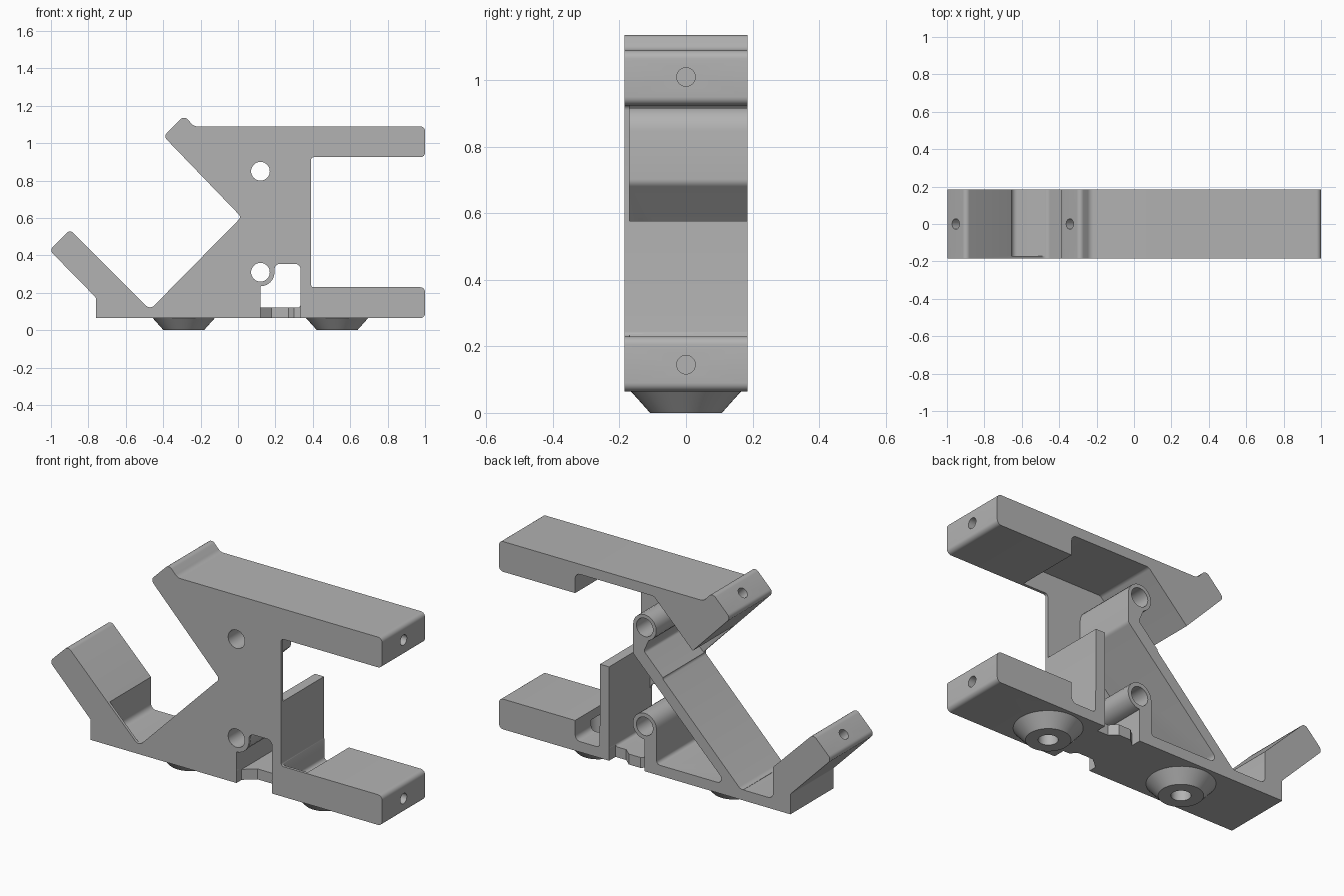
import bpy, bmesh, math
from mathutils import Vector

cube = bpy.data.objects.get("Cube")
if cube:
    bpy.data.objects.remove(cube, do_unlink=True)

grey = bpy.data.materials.new("matte grey")
grey.use_nodes = True
colour = (0.45, 0.45, 0.45, 1)
grey.diffuse_color = colour
grey.node_tree.nodes["Principled BSDF"].inputs["Base Color"].default_value = colour

HALF = 0.185      # half depth of the bracket
WEB = -0.17       # inner face of the thin front wall
BASE = 0.065      # underside of the base
FLOOR = 0.122     # top of the thin floor in the pockets


def rounded(points, steps=6):
    """Round each (x, z, radius) corner with a true arc."""
    out = []
    for i, p in enumerate(points):
        c = Vector(p[:2])
        r = p[2] if len(p) > 2 else 0
        if r == 0:
            out.append(c)
            continue
        a = (Vector(points[i - 1][:2]) - c).normalized()
        b = (Vector(points[(i + 1) % len(points)][:2]) - c).normalized()
        half = a.angle(b) / 2
        centre = c + (a + b).normalized() * r / math.sin(half)
        t = r / math.tan(half)
        u, v = c + a * t - centre, c + b * t - centre
        sweep = u.angle(v)
        for k in range(steps + 1):
            f = k / steps
            out.append(centre + (u * math.sin((1 - f) * sweep)
                                 + v * math.sin(f * sweep)) / math.sin(sweep))
    return out


def arc(x, z, r, start, end, steps=14):
    angles = [math.radians(start + (end - start) * k / steps) for k in range(steps + 1)]
    return [(x + r * math.cos(a), z + r * math.sin(a)) for a in angles]


def prism(name, points, lo, hi, axis="Y"):
    bm = bmesh.new()
    place = (lambda p: (p[0], lo, p[1])) if axis == "Y" else (lambda p: (p[0], p[1], lo))
    face = bm.faces.new([bm.verts.new(place(p)) for p in points])
    ext = bmesh.ops.extrude_face_region(bm, geom=[face])
    move = Vector((0, hi - lo, 0)) if axis == "Y" else Vector((0, 0, hi - lo))
    bmesh.ops.translate(bm, vec=move, verts=[g for g in ext["geom"] if isinstance(g, bmesh.types.BMVert)])
    bmesh.ops.recalc_face_normals(bm, faces=bm.faces)
    mesh = bpy.data.meshes.new(name)
    bm.to_mesh(mesh)
    bm.free()
    ob = bpy.data.objects.new(name, mesh)
    bpy.context.collection.objects.link(ob)
    return ob


def drill(centre, direction, radius, length):
    bpy.ops.mesh.primitive_cylinder_add(vertices=32, radius=radius, depth=length, location=centre)
    ob = bpy.context.object
    ob.rotation_euler = Vector(direction).to_track_quat("Z", "Y").to_euler()
    return ob


def cut(target, cutter):
    cutter.hide_render = True
    mod = target.modifiers.new("cut", "BOOLEAN")
    mod.operation, mod.solver, mod.object = "DIFFERENCE", "EXACT", cutter
    bpy.context.view_layer.objects.active = target
    bpy.ops.object.modifier_apply(modifier=mod.name)
    bpy.data.objects.remove(cutter, do_unlink=True)


def finish(ob):
    ob.data.materials.clear()
    ob.data.materials.append(grey)
    bpy.ops.object.select_all(action="DESELECT")
    ob.select_set(True)
    bpy.context.view_layer.objects.active = ob
    bpy.ops.object.shade_smooth_by_angle(angle=math.radians(30))


# Full-depth outline: base, column, top bar and the two slanted arms
R = 0.025
bracket = prism("bracket_body", rounded([
    (-0.76, BASE), (1, BASE, R), (1, 0.23, R), (0.39, 0.23, 0.015),
    (0.39, 0.925, 0.015), (1, 0.925, R), (1, 1.09, R), (-0.235, 1.09, 0.04),
    (-0.288, 1.147, R), (-0.398, 1.037, R), (0.018, 0.605, 0.02),
    (-0.47, 0.11, 0.03), (-0.898, 0.538, R), (-1.008, 0.428, R),
    (-0.76, 0.175, 0.015)]), -HALF, HALF)

# Rear pocket, leaving the struts, boss columns, rib and thin bars
pocket = [(-0.27, 0.70), (0.065, 1.035, 0.03), (0.54, 1.035, 0.03),
          (0.54, FLOOR, 0.03), (0.392, FLOOR, 0.02), (0.392, 0.577),
          (0.335, 0.577), (0.335, FLOOR, 0.015), (0.12, FLOOR)]
pocket += arc(0.12, 0.31, 0.072, -90, 180)
pocket += [(0.048, FLOOR, 0.02), (-0.378, FLOOR, 0.025), (0.19, 0.69, 0.03)]
pocket += arc(0.12, 0.85, 0.07, 0, 250)
pocket += [(0.125, 0.72, 0.02), (0.01, 0.605), (-0.1, 0.605)]
cut(bracket, prism("rear_pocket", rounded(pocket), WEB, 0.4))

# Pocket at the foot of the lower arm
cut(bracket, prism("arm_pocket", rounded([
    (-0.655, FLOOR, 0.03), (-0.476, FLOOR), (-0.476, 0.6), (-0.655, 0.6)]), WEB, 0.4))

# Window through the front wall, curved around the lower boss
window = [(0.12, FLOOR + 0.001, 0.015), (0.335, FLOOR + 0.001, 0.02), (0.335, 0.355, 0.03),
          (0.195, 0.355, 0.03)] + arc(0.12, 0.31, 0.075, 0, -90)
cut(bracket, prism("window", rounded(window), -0.4, 0.4))

# Stepped notches in the base below the window, front and rear
cut(bracket, prism("front_notch", [
    (0.12, -0.3), (0.12, -0.14), (0.18, -0.09), (0.27, -0.09),
    (0.30, -0.12), (0.335, -0.12), (0.335, -0.3)], 0, FLOOR + 0.01, "Z"))
cut(bracket, prism("rear_notch", [
    (0.335, 0.3), (0.335, 0.13), (0.27, 0.13), (0.23, 0.165),
    (0.16, 0.165), (0.12, 0.13), (0.12, 0.3)], 0, FLOOR + 0.01, "Z"))

# Cross holes through the bosses
for z in (0.31, 0.85):
    cut(bracket, drill((0.12, 0, z), (0, 1, 0), 0.05, 1))

# Blind holes in the ends of the bars and arms
for z in (0.145, 1.01):
    cut(bracket, drill((1, 0, z), (1, 0, 0), 0.028, 0.24))
for x, z in ((-0.343, 1.092), (-0.953, 0.483)):
    cut(bracket, drill((x, 0, z), (-1, 0, 1), 0.028, 0.24))

# Tapered feet with screw holes running up into the base
for name, x in (("right_foot", -0.29), ("left_foot", 0.53)):
    bpy.ops.mesh.primitive_cone_add(vertices=48, radius1=0.108, radius2=0.166,
                                    depth=BASE, location=(x, 0, BASE / 2))
    foot = bpy.context.object
    foot.name = name
    for part in (foot, bracket):
        cut(part, drill((x, 0, 0.05), (0, 0, 1), 0.048, 0.26))
    finish(foot)

finish(bracket)
